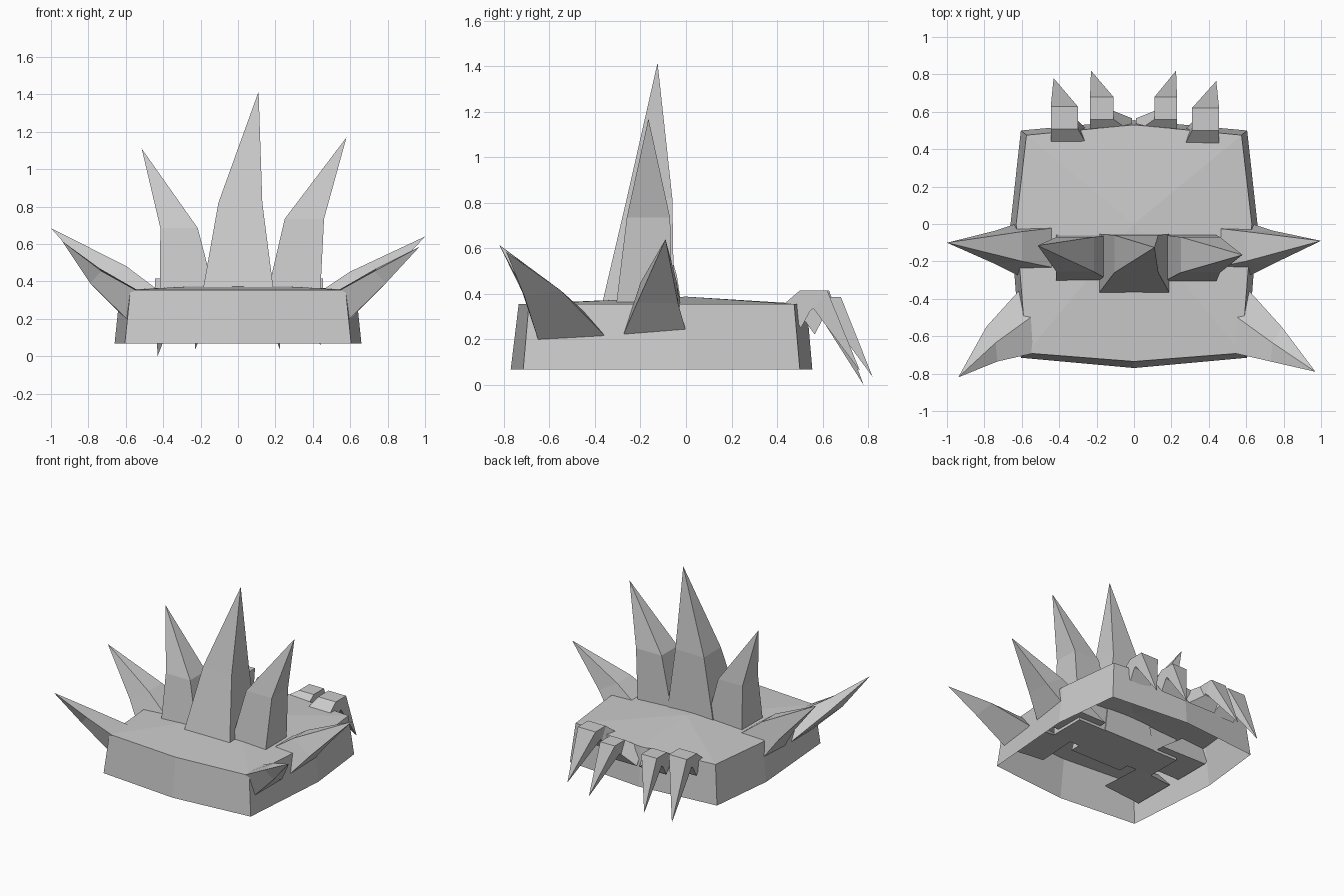
import bpy, bmesh

if "Cube" in bpy.data.objects:
    bpy.data.objects.remove(bpy.data.objects["Cube"])


def finish(name, bm):
    bmesh.ops.recalc_face_normals(bm, faces=bm.faces)
    me = bpy.data.meshes.new(name)
    bm.to_mesh(me)
    bm.free()
    ob = bpy.data.objects.new(name, me)
    bpy.context.collection.objects.link(ob)
    return ob


def loft(name, rings, tip, cap=True):
    """Skin a stack of equal-sized rings and close it with a point."""
    bm = bmesh.new()
    vs = [[bm.verts.new(p) for p in r] for r in rings]
    n = len(rings[0])
    for a, b in zip(vs, vs[1:]):
        for i in range(n):
            j = (i + 1) % n
            bm.faces.new((a[i], a[j], b[j], b[i]))
    t = bm.verts.new(tip)
    for i in range(n):
        bm.faces.new((vs[-1][i], vs[-1][(i + 1) % n], t))
    if cap:
        bm.faces.new(vs[0][::-1])
    return finish(name, bm)


def rect(x0, x1, y0, y1, z):
    return [(x0, y0, z), (x1, y0, z), (x1, y1, z), (x0, y1, z)]


def flip(ring, s):
    return [(s * x, y, z) for x, y, z in ring]


def outline(half, z):
    """Mirror a half outline, running front to back, across x = 0."""
    return [(x, y, z) for x, y in half + [(-x, y) for x, y in half[::-1] if x]]


# Base plate: open-bottomed shell with a slightly peaked top
low = [(0, -.77), (.605, -.715), (.66, 0), (.605, .50), (0, .555)]
high = [(0, -.735), (.575, -.69), (.63, 0), (.575, .475), (0, .53)]
loft("base_plate", [outline(low, .067), outline(high, .355)], (0, 0, .388), cap=False)

# Tall upright spikes, rooted inside the plate
loft("centre_spike", [rect(-.215, .21, -.405, -.05, .20),
                      rect(-.105, .13, -.26, -.06, .82)], (.11, -.125, 1.415))
loft("left_spike", [rect(-.42, -.09, -.325, -.055, .20),
                    rect(-.415, -.215, -.255, -.07, .685)], (-.515, -.115, 1.11))
loft("right_spike", [rect(.125, .433, -.325, -.055, .20),
                     rect(.25, .46, -.26, -.07, .735)], (.58, -.165, 1.17))

# Side spikes and front corner spikes, leaning outward from flat roots
side_base = [(.25, -.27, .22), (.25, 0, .22), (.62, .005, .22), (.62, -.275, .22)]
corner = [[(.27, -.63, .20), (.29, -.31, .20), (.60, -.34, .20), (.58, -.645, .185)],
          [(.73, -.735, .455), (.74, -.635, .47), (.79, -.55, .415), (.79, -.71, .39)]]
for label, s, side_tip, lift, corner_tip in (
        ("right", 1, (1, -.09, .64), 0, (.97, -.79, .585)),
        ("left", -1, (-1, -.10, .685), .03, (-.94, -.82, .615))):
    side_mid = [(.595, -.20, .45 + lift), (.595, -.04, .45 + lift),
                (.74, -.035, .36 + lift), (.74, -.215, .36 + lift)]
    loft(label + "_side_spike", [flip(side_base, s), flip(side_mid, s)], side_tip)
    loft(label + "_corner_spike", [flip(r, s) for r in corner], corner_tip)

# Hooked claws along the back edge: (top y, top z, bottom y, bottom z)
sections = [(.43, .355, .505, .25), (.50, .415, .545, .325), (.62, .415, .56, .335)]


def claw(name, s, outer, root, knuckle, dy, dz, tip):
    rings = []
    for k, (ty, tz, by, bz) in enumerate(sections):
        low_x = root if k == 0 else knuckle
        rings.append(flip([(outer, ty + dy, tz + dz), (low_x, ty + dy, tz + dz),
                           (low_x, by + dy, bz + dz), (outer, by + dy, bz + dz)], s))
    loft(name, rings, tip)


claw("left_outer_claw", -1, .445, .26, .30, .008, 0, (-.43, .78, 0))
claw("left_inner_claw", -1, .235, .01, .11, .06, -.028, (-.23, .82, .035))
claw("right_inner_claw", 1, .23, .01, .11, .06, -.028, (.225, .82, .035))
claw("right_outer_claw", 1, .455, .275, .31, 0, 0, (.44, .765, .06))
